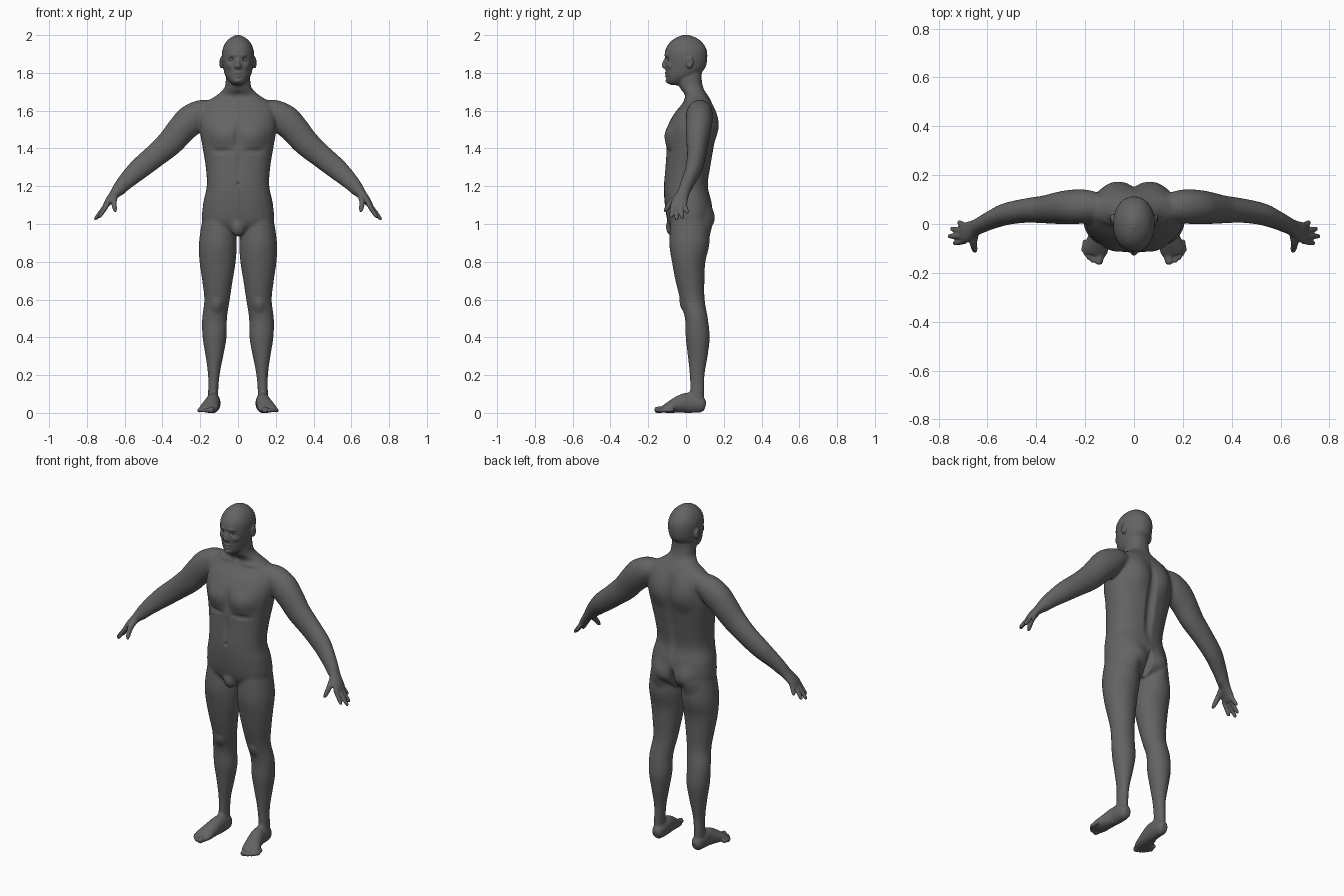
import bpy, bmesh, math
from mathutils import Vector

if "Cube" in bpy.data.objects:
    bpy.data.objects.remove(bpy.data.objects["Cube"])

X, Y, Z = Vector((1, 0, 0)), Vector((0, 1, 0)), Vector((0, 0, 1))
SIDES = 28

skin = bpy.data.materials.new("dark_grey_skin")
skin.use_nodes = True
skin.diffuse_color = (.125, .125, .125, 1)
skin.node_tree.nodes["Principled BSDF"].inputs["Base Color"].default_value = skin.diffuse_color

bm = bmesh.new()


def spline(points, steps=5):
    """Smooth interpolation through stations of any length."""
    result = []
    last = len(points) - 1
    for i in range(last):
        a, b, c, d = (points[max(0, min(last, i + k))] for k in (-1, 0, 1, 2))
        for j in range(steps):
            t = j / steps
            result.append([q + .5 * t * (r - p + t * (2 * p - 5 * q + 4 * r - s + t * (3 * (q - r) + s - p)))
                           for p, q, r, s in zip(a, b, c, d)])
    result.append(list(points[last]))
    return result


def tube(stations, axis, level=False, power=2, both=True):
    """Loft rings; each station is x, y, z, radius along axis, other radius."""
    rings = spline(stations)
    centres = [Vector(r[:3]) for r in rings]
    for mirror in ((1, -1) if both else (1,)):
        loops = []
        for i, ring in enumerate(rings):
            ahead = centres[min(i + 1, len(rings) - 1)] - centres[max(i - 1, 0)]
            along = Z if level else ahead.normalized()
            side = (axis - along * axis.dot(along)).normalized()
            other = along.cross(side)
            loop = []
            for k in range(SIDES):
                angle = math.tau * k / SIDES
                c, s = math.cos(angle), math.sin(angle)
                c = math.copysign(abs(c) ** (2 / power), c)
                s = math.copysign(abs(s) ** (2 / power), s)
                p = centres[i] + side * c * max(ring[3], .003) + other * s * max(ring[4], .003)
                loop.append(bm.verts.new((p.x * mirror, p.y, p.z)))
            loops.append(loop)
        for low, high in zip(loops, loops[1:]):
            for k in range(SIDES):
                n = (k + 1) % SIDES
                bm.faces.new((low[k], low[n], high[n], high[k]))
        bm.faces.new(loops[0])
        bm.faces.new(loops[-1])


def digit(base, tip, thick, thin, axis):
    """Rounded finger or toe."""
    base, tip = Vector(base), Vector(tip)
    shape = ((0, thick), (.5, thick * .95), (.88, thin), (1, thin * .4))
    tube([(*base.lerp(tip, t), r, r) for t, r in shape], axis)


def blob(centre, radii, both=True):
    """Ellipsoid mass."""
    for mirror in ((1, -1) if both else (1,)):
        made = bmesh.ops.create_uvsphere(bm, u_segments=24, v_segments=16, radius=1)
        for v in made["verts"]:
            v.co = Vector([c + r * q for c, r, q in zip(centre, radii, v.co)])
            v.co.x *= mirror


# Torso and neck: height, depth centre, half width, half depth
torso = [(.94, .02, .06, .06), (1, .02, .18, .112), (1.1, .013, .186, .125),
         (1.2, 0, .166, .117), (1.3, .01, .171, .12), (1.4, .022, .187, .125),
         (1.5, .03, .203, .133), (1.58, .045, .2, .11), (1.64, .06, .175, .078),
         (1.68, .055, .115, .061), (1.72, .03, .073, .062), (1.77, .018, .064, .065),
         (1.82, .02, .06, .065)]
tube([(0, y, z, w, d) for z, y, w, d in torso], X, level=True, power=2.3, both=False)

# Head
head = [(1.735, -.058, .022, .025), (1.755, -.045, .046, .056), (1.785, -.022, .067, .083),
        (1.825, -.004, .078, .105), (1.87, 0, .085, .112), (1.92, 0, .083, .11),
        (1.96, 0, .066, .087), (1.985, 0, .041, .055), (2.001, 0, .01, .014)]
tube([(0, y, z, w, d) for z, y, w, d in head], X, level=True, power=2.1, both=False)

# Nose and ears
tube([(0, -.1, 1.885, .007, .009), (0, -.112, 1.86, .009, .011),
      (0, -.119, 1.836, .013, .011), (0, -.112, 1.824, .011, .008)], X, level=True, both=False)
blob((.011, -.11, 1.831), (.009, .011, .008))
blob((.088, .02, 1.854), (.011, .02, .032))

# Legs
legs = [(.105, .02, 1.02, .085, .1), (.107, .018, .9, .1, .107), (.108, .014, .8, .096, .089),
        (.109, .021, .7, .081, .077), (.111, .034, .6, .068, .065), (.124, .055, .5, .066, .061),
        (.124, .062, .4, .064, .064), (.125, .062, .3, .047, .053), (.128, .059, .2, .031, .04),
        (.132, .059, .1, .027, .038), (.131, .055, .04, .028, .035)]
tube(legs, X, level=True)

# Feet and toes
foot = [(.13, .103, .035, .018, .02), (.13, .085, .04, .031, .04), (.13, .05, .05, .037, .05),
        (.132, 0, .053, .038, .054), (.142, -.05, .041, .044, .042),
        (.155, -.1, .025, .05, .026), (.162, -.125, .018, .044, .016)]
tube(foot, X)
digit((.133, -.105, .019), (.147, -.166, .015), .018, .016, X)
for x, y in ((.17, -.159), (.186, -.147), (.198, -.132), (.208, -.115)):
    digit((x - .01, y + .05, .018), (x, y, .011), .011, .01, X)

# Arms and palms
arm = [(.12, .07, 1.6, .05, .05), (.19, .072, 1.59, .068, .069), (.25, .07, 1.55, .071, .082),
       (.3, .066, 1.5, .067, .077), (.36, .06, 1.43, .058, .071), (.44, .055, 1.36, .05, .063),
       (.525, .04, 1.29, .045, .057), (.59, .013, 1.228, .037, .045), (.63, -.006, 1.185, .033, .036),
       (.655, -.018, 1.157, .034, .026), (.685, -.033, 1.12, .042, .02), (.704, -.04, 1.09, .043, .014)]
tube(arm, Y)

# Fingers and thumb
for base, tip in (((.69, -.07, 1.105), (.738, -.079, 1.032)), ((.7, -.05, 1.1), (.76, -.05, 1.02)),
                  ((.7, -.029, 1.1), (.75, -.019, 1.028)), ((.687, -.009, 1.11), (.72, .008, 1.055))):
    digit(base, tip, .012, .01, Y)
tube([(.65, -.03, 1.155, .018, .018), (.657, -.075, 1.118, .016, .015),
      (.652, -.104, 1.08, .012, .012), (.649, -.115, 1.064, .005, .005)], Y)

# Smooth groin mass
blob((0, -.07, .985), (.04, .037, .052), both=False)

# Fuse all masses into one skin
bmesh.ops.recalc_face_normals(bm, faces=bm.faces)
raw = bpy.data.meshes.new("body")
bm.to_mesh(raw)
bm.free()
body = bpy.data.objects.new("body", raw)
bpy.context.scene.collection.objects.link(body)
remesh = body.modifiers.new("fuse", "REMESH")
remesh.mode = "VOXEL"
remesh.voxel_size = .005
graph = bpy.context.evaluated_depsgraph_get()
fused = bpy.data.meshes.new_from_object(body.evaluated_get(graph))
body.modifiers.clear()
body.data = fused
fused.name = "body"

bm = bmesh.new()
bm.from_mesh(fused)


def relax(verts, times):
    for _ in range(times):
        bmesh.ops.smooth_vert(bm, verts=verts, factor=.5, use_axis_x=True, use_axis_y=True, use_axis_z=True)


relax([v for v in bm.verts if abs(v.co.x) < .6 and .09 < v.co.z < 1.74], 16)
relax(bm.verts[:], 2)


def push(part, at, reach, by):
    """Soft symmetric sculpt stroke; part only labels the stroke."""
    for v in bm.verts:
        dz = (v.co.z - at[2]) / reach[2]
        if abs(dz) >= 1:
            continue
        dx, dy = (abs(v.co.x) - at[0]) / reach[0], (v.co.y - at[1]) / reach[1]
        fall = 1 - dx * dx - dy * dy - dz * dz
        if fall > 0:
            mirror = 1 if v.co.x >= 0 else -1
            move = Vector(by) * fall * fall
            v.co += Vector((move.x * mirror, move.y, move.z))


# Torso relief
push("chest", (.09, -.1, 1.46), (.1, .08, .085), (0, -.015, 0))
push("chest crease", (.09, -.1, 1.385), (.09, .06, .025), (0, .006, 0))
push("breastbone", (0, -.1, 1.47), (.03, .06, .1), (0, .008, 0))
push("belly line", (0, -.11, 1.3), (.025, .06, .1), (0, .005, 0))
push("navel", (0, -.115, 1.21), (.014, .03, .016), (0, .009, 0))
push("collarbone", (.1, -.01, 1.66), (.1, .05, .02), (0, -.006, 0))
push("throat hollow", (0, -.02, 1.68), (.03, .04, .03), (0, .008, 0))
push("shoulder blade", (.085, .155, 1.54), (.09, .08, .14), (0, .017, 0))
push("spine", (0, .14, 1.38), (.04, .09, .3), (0, -.018, 0))
push("buttock", (.085, .12, 1.02), (.09, .09, .1), (0, .022, 0))
push("buttock cleft", (0, .13, .99), (.024, .09, .1), (0, -.035, 0))
push("kneecap", (.11, -.02, .57), (.045, .05, .05), (0, -.009, 0))

# Face relief
push("brow", (.03, -.11, 1.895), (.035, .03, .014), (0, -.005, 0))
push("eye socket", (.035, -.1, 1.871), (.022, .035, .016), (0, .014, 0))
push("cheekbone", (.048, -.085, 1.838), (.03, .04, .025), (.003, -.006, 0))
push("upper lip", (0, -.107, 1.799), (.026, .03, .009), (0, -.007, 0))
push("lower lip", (0, -.107, 1.782), (.023, .03, .009), (0, -.007, 0))
push("chin", (0, -.1, 1.754), (.03, .04, .019), (0, -.008, 0))
push("ear bowl", (.1, .016, 1.858), (.02, .012, .018), (-.008, 0, 0))

# Flat soles
for v in bm.verts:
    v.co.z = max(v.co.z, 0)
bm.to_mesh(fused)
bm.free()
fused.materials.clear()
fused.materials.append(skin)
fused.shade_smooth()

# Eyes
for name, x in (("left_eye", .035), ("right_eye", -.035)):
    bpy.ops.mesh.primitive_uv_sphere_add(segments=24, ring_count=16, radius=.014, location=(x, -.082, 1.87))
    eye = bpy.context.object
    eye.name = name
    eye.data.materials.append(skin)
    eye.data.shade_smooth()
